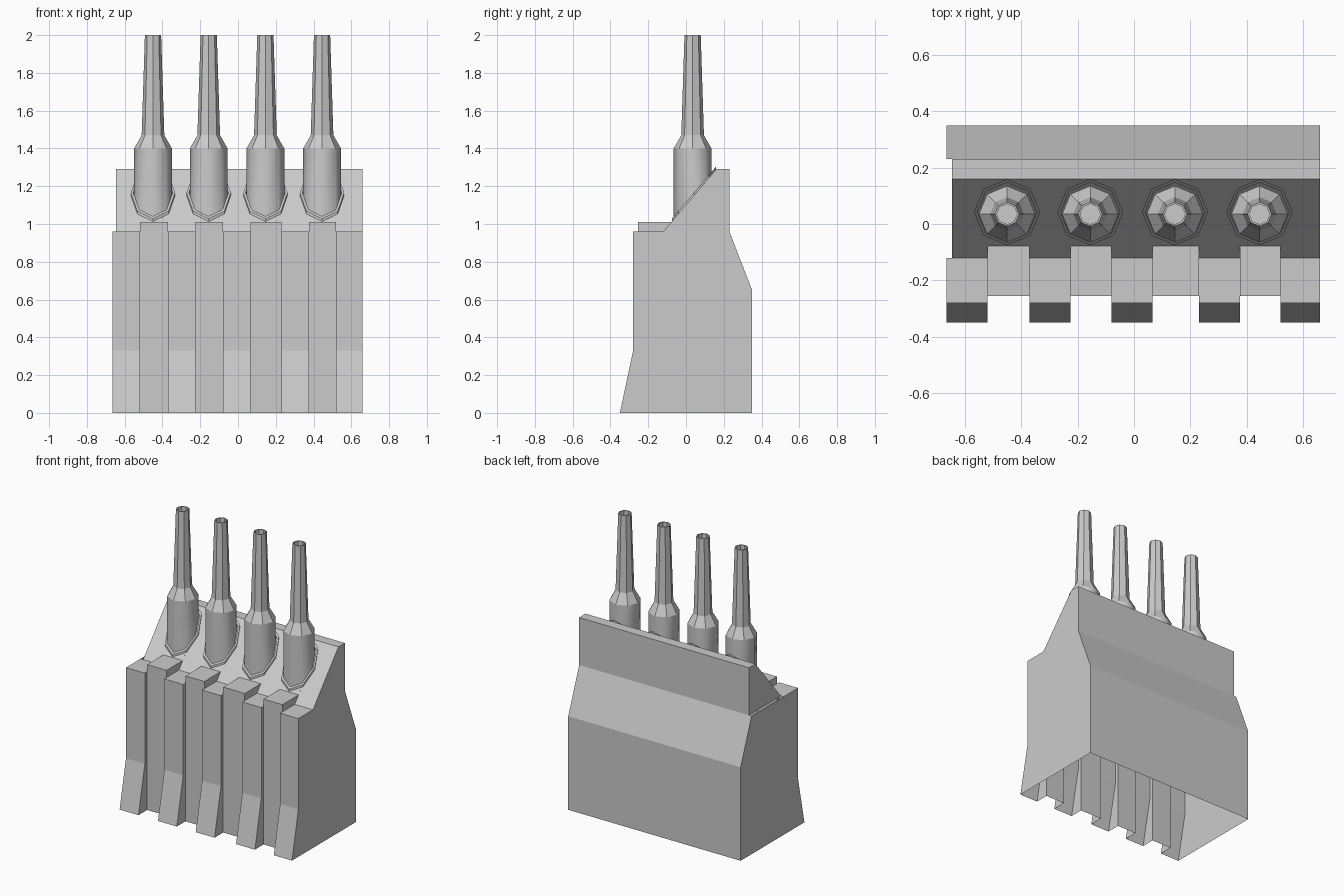
import bpy, bmesh, math

if "Cube" in bpy.data.objects:
    bpy.data.objects.remove(bpy.data.objects["Cube"])

SLOPE = 0.33 / 0.28


def slope_z(y):
    return 0.96 + (y + 0.12) * SLOPE


def finish(name, bm):
    bmesh.ops.remove_doubles(bm, verts=bm.verts, dist=0.0005)
    bmesh.ops.recalc_face_normals(bm, faces=bm.faces)
    me = bpy.data.meshes.new(name)
    bm.to_mesh(me)
    bm.free()
    ob = bpy.data.objects.new(name, me)
    bpy.context.collection.objects.link(ob)
    return ob


def strip(bm, profile, x0, x1):
    # sweep an open (y, z) profile from x0 to x1
    for (y0, z0), (y1, z1) in zip(profile, profile[1:]):
        bm.faces.new([bm.verts.new(p) for p in
                      ((x0, y0, z0), (x1, y0, z0), (x1, y1, z1), (x0, y1, z1))])


def wall(bm, profile, x):
    bm.faces.new([bm.verts.new((x, y, z)) for y, z in profile])


# Housing: open-bottomed shell, alternating ribs and channels along the front
foot = [(-0.35, 0), (-0.28, 0.33), (-0.28, 0.96)]
lower_back = [(0.23, 0.96), (0.35, 0.65), (0.35, 0)]
crest = [(0.16, 1.29), (0.23, 1.29)]
rib = foot + [(-0.255, 0.96), (-0.12, 0.96)] + crest + lower_back
channel = ([(-0.255, 0), (-0.255, 0.96), (-0.255, 1.01), (-0.0776, 1.01)]
           + crest + lower_back)
xs = [-0.645, -0.52, -0.37, -0.225, -0.08, 0.065, 0.23, 0.375, 0.52, 0.66]

bm = bmesh.new()
for i, (x0, x1) in enumerate(zip(xs, xs[1:])):
    strip(bm, channel if i % 2 else rib, x0, x1)
for x in xs[1:-1]:
    wall(bm, foot + [(-0.255, 0.96), (-0.255, 0)], x)
    wall(bm, [(-0.255, 0.96), (-0.255, 1.01), (-0.0776, 1.01), (-0.12, 0.96)], x)

# End walls; the left one steps inward above the shoulder
wall(bm, rib, xs[-1])
strip(bm, foot + [(-0.255, 0.96), (-0.12, 0.96)], -0.665, xs[0])
strip(bm, lower_back, -0.665, xs[0])
wall(bm, foot + [(-0.255, 0.96), (-0.12, 0.96)] + lower_back, -0.665)
wall(bm, [(-0.12, 0.96)] + crest + [(0.23, 0.96)], xs[0])
finish("housing", bm)


def loft(name, cx, cy, rings):
    # rings of (radius, z or None, lift); None follows the sloped face
    bm = bmesh.new()
    loops = []
    for r, z, lift in rings:
        loop = []
        for k in range(8):
            a = k * math.pi / 4
            y = cy + r * math.sin(a)
            loop.append(bm.verts.new((cx + r * math.cos(a), y,
                                      (slope_z(y) if z is None else z) + lift)))
        loops.append(loop)
    for a, b in zip(loops, loops[1:]):
        for k in range(8):
            j = (k + 1) % 8
            bm.faces.new((a[k], a[j], b[j], b[k]))
    if name.startswith("wire"):
        bm.faces.new(loops[-1])
    return finish(name, bm)


# Wire sleeves with hollow tips, each in a thin collar on the slope
for n, x in enumerate((-0.45, -0.155, 0.145, 0.445), 1):
    sleeve = loft(f"wire_sleeve_{n}", x, 0.035,
                  [(0.1, None, 0), (0.1, 1.4, 0), (0.06, 1.47, 0),
                   (0.043, 2.0, 0), (0.036, 2.0, 0), (0.036, 1.6, 0)])
    # rounded shading on the thick lower barrel only
    for p in sleeve.data.polygons:
        p.use_smooth = p.center.z < 1.38 and abs(p.normal.z) < 0.1
    loft(f"collar_{n}", x, 0.042,
         [(0.117, None, 0), (0.117, None, 0.015), (0.105, None, 0.015), (0.105, None, 0)])
